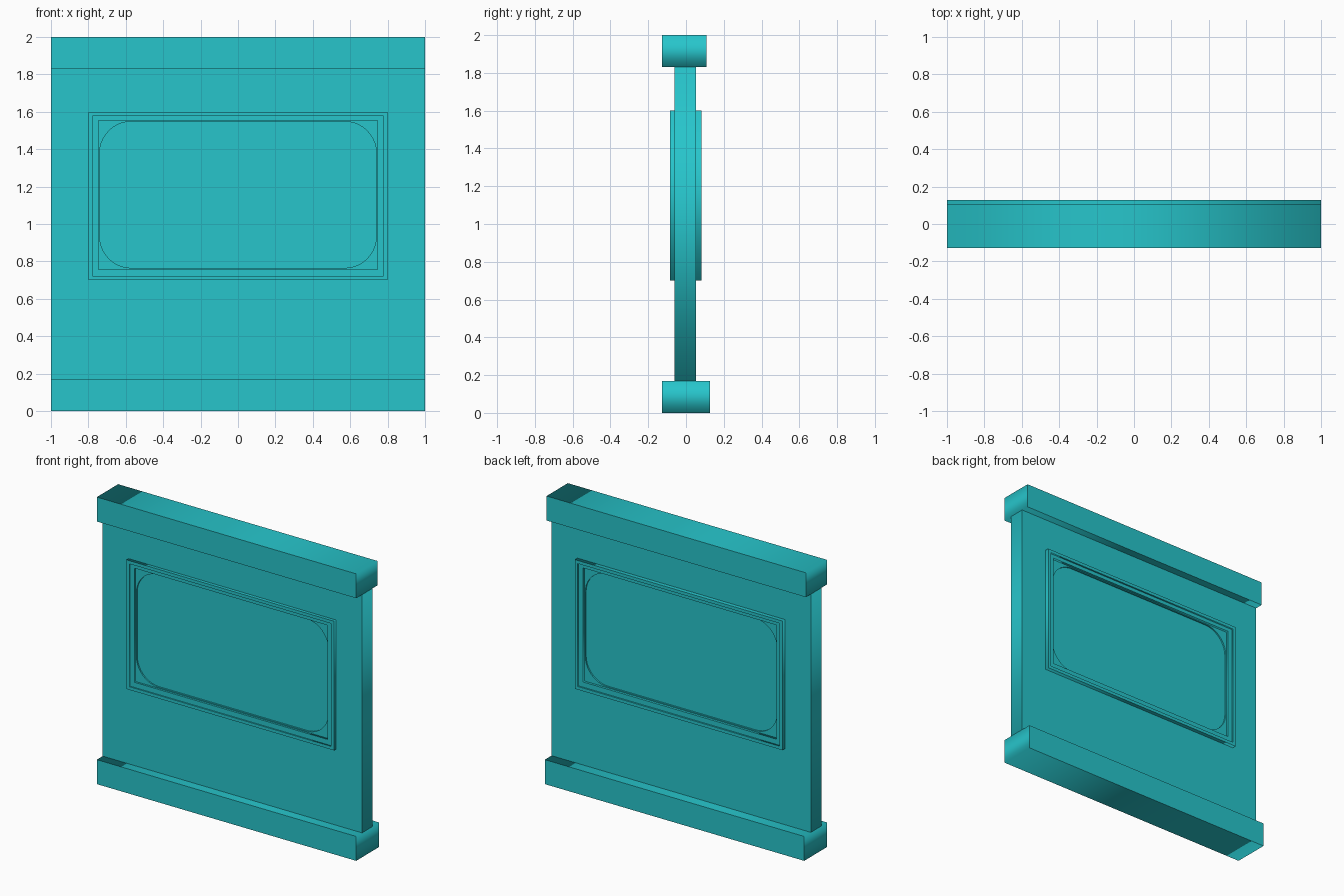
import bpy
from math import sin, cos, pi

if "Cube" in bpy.data.objects:
    bpy.data.objects.remove(bpy.data.objects["Cube"])

mat = bpy.data.materials.new("teal")
mat.diffuse_color = (0.02, 0.56, 0.60, 1)
mat.use_nodes = True
mat.node_tree.nodes["Principled BSDF"].inputs["Base Color"].default_value = mat.diffuse_color


def rect(x, z0, z1, r=0.0, n=10):
    """Rectangle outline in x/z, with optional rounded corners."""
    if r == 0:
        return [(x, z0), (x, z1), (-x, z1), (-x, z0)]
    centres = [(x - r, z1 - r), (r - x, z1 - r), (r - x, z0 + r), (x - r, z0 + r)]
    return [(cx + r * cos((q + i / n) * pi / 2), cz + r * sin((q + i / n) * pi / 2))
            for q, (cx, cz) in enumerate(centres) for i in range(n + 1)]


def plate(name, outlines, y0, y1):
    """Filled outline (later outlines are holes) spanning y0 to y1."""
    cu = bpy.data.curves.new(name, 'CURVE')
    cu.dimensions = '2D'
    cu.fill_mode = 'BOTH'
    cu.extrude = (y1 - y0) / 2
    for pts in outlines:
        sp = cu.splines.new('POLY')
        sp.points.add(len(pts) - 1)
        for p, (x, z) in zip(sp.points, pts):
            p.co = (x, z, 0, 1)
        sp.use_cyclic_u = True
    ob = bpy.data.objects.new(name, cu)
    bpy.context.collection.objects.link(ob)
    ob.location.y = (y0 + y1) / 2
    ob.rotation_euler.x = pi / 2
    bpy.ops.object.select_all(action='DESELECT')
    ob.select_set(True)
    bpy.context.view_layer.objects.active = ob
    bpy.ops.object.convert(target='MESH')
    ob = bpy.context.object
    ob.data.materials.clear()
    ob.data.materials.append(mat)
    return ob


opening = rect(0.74, 0.765, 1.548, 0.17)
inner = rect(0.745, 0.758, 1.553)
middle = rect(0.778, 0.722, 1.578)
outer = rect(0.80, 0.70, 1.60)

# Wall with its skirting and top beam
plate("wall", [rect(1, 0.17, 1.83), opening], -0.062, 0.053)
plate("bottom_beam", [rect(1, 0, 0.17)], -0.127, 0.127)
plate("top_beam", [rect(1, 1.83, 2)], -0.127, 0.108)

# Pane set just inside the rounded opening
plate("window_pane", [opening], -0.052, 0.043)

# Stepped frame on both faces
for side, y0, y1, ys0, ys1 in (("front", -0.085, -0.062, -0.076, -0.062),
                               ("back", 0.053, 0.081, 0.053, 0.070)):
    plate(side + "_frame_rim", [outer, middle], y0, y1)
    plate(side + "_frame_step", [middle, inner], ys0, ys1)
